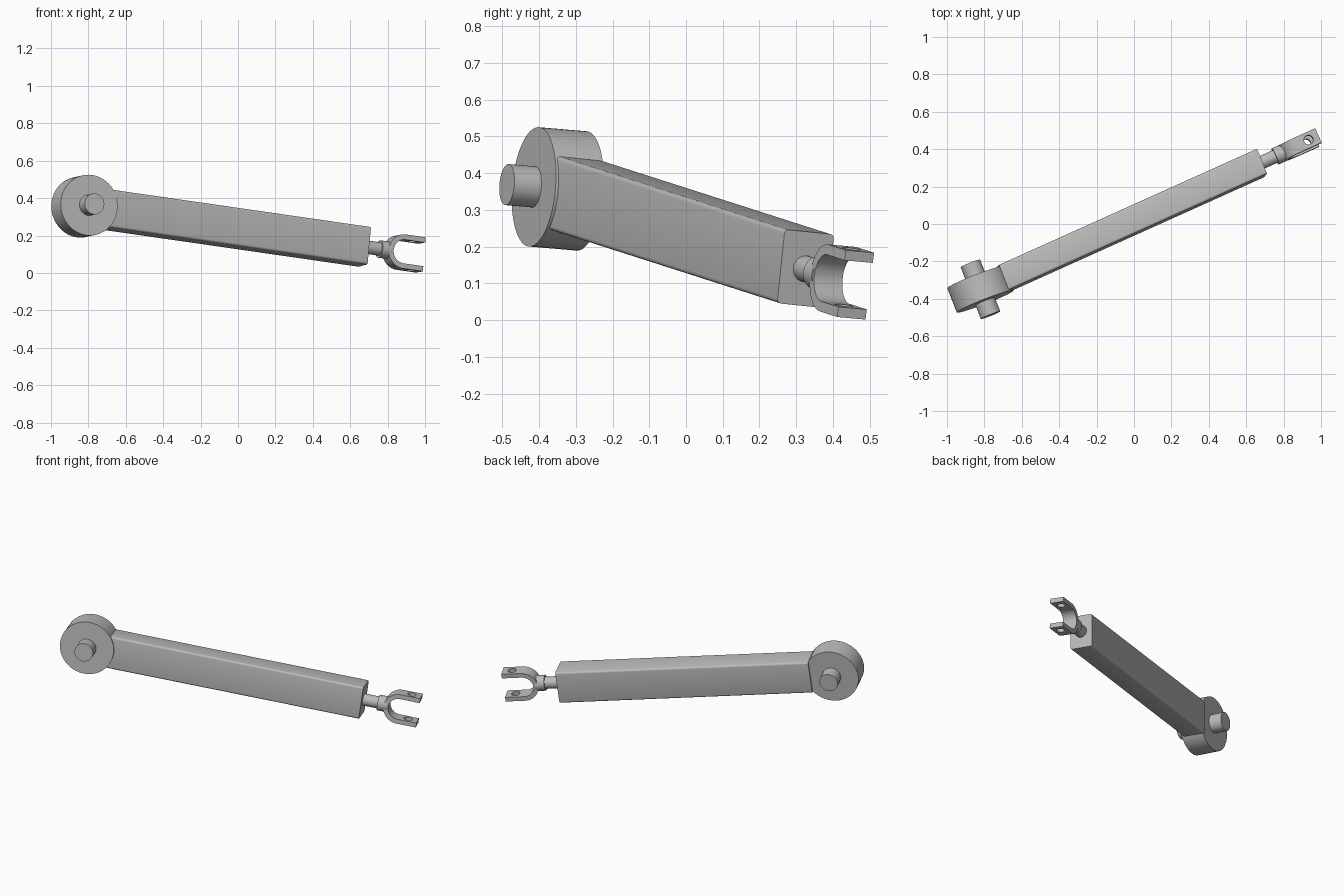
import bpy, bmesh, math
from mathutils import Matrix, Vector

cube = bpy.data.objects.get("Cube")
if cube:
    bpy.data.objects.remove(cube, do_unlink=True)

steel = bpy.data.materials.new("grey_steel")
steel.use_nodes = True
GREY = (0.5, 0.5, 0.5, 1)
steel.diffuse_color = GREY
steel.node_tree.nodes["Principled BSDF"].inputs["Base Color"].default_value = GREY


def frame(x, y, z, origin):
    """Matrix whose columns are the given axes."""
    m = Matrix((x, y, z)).transposed().to_4x4()
    m.translation = origin
    return m


def finish(name, bm):
    """Turn a bmesh into a shaded object."""
    bmesh.ops.recalc_face_normals(bm, faces=bm.faces)
    mesh = bpy.data.meshes.new(name)
    bm.to_mesh(mesh)
    bm.free()
    mesh.materials.append(steel)
    obj = bpy.data.objects.new(name, mesh)
    bpy.context.collection.objects.link(obj)
    shade(obj)
    return obj


def shade(obj):
    bpy.ops.object.select_all(action='DESELECT')
    obj.select_set(True)
    bpy.context.view_layer.objects.active = obj
    bpy.ops.object.shade_smooth_by_angle(angle=math.radians(30))


def cylinder(name, start, end, radius, sides=48):
    """Solid cylinder between two points."""
    axis = end - start
    m = axis.to_track_quat('Z', 'Y').to_matrix().to_4x4()
    m.translation = (start + end) / 2
    bm = bmesh.new()
    bmesh.ops.create_cone(bm, cap_ends=True, segments=sides, radius1=radius,
                          radius2=radius, depth=axis.length, matrix=m)
    return finish(name, bm)


# Square beam, slightly skewed, with rounded long edges
length = Vector((1.38, 0.621, -0.199))
width = Vector((-0.053, 0.134, -0.014))
height = Vector((0.018, 0.021, 0.201))
corner = Vector((-0.669, -0.352, 0.446))
middle = corner + (length + width - height) / 2
bm = bmesh.new()
bmesh.ops.create_cube(bm, size=1, matrix=frame(length, width, height, middle))
long_edges = [e for e in bm.edges if e.calc_length() > 1]
bmesh.ops.bevel(bm, geom=long_edges, offset=0.012, segments=4, profile=0.5,
                affect='EDGES')
finish("beam", bm)

# Round hub and its cross pin
hub_axis = Vector((-0.362, 0.929, -0.079)).normalized()
hub_centre = Vector((-0.821, -0.349, 0.357))
for name, half, radius in (("hub", 0.07, 0.163), ("hub_pin", 0.149, 0.056)):
    cylinder(name, hub_centre - hub_axis * half, hub_centre + hub_axis * half, radius)

# Axes of the rod end
u = length.normalized()
w = Vector((-0.423, 0.9025, -0.081))
w = (w - u * w.dot(u)).normalized()
v = u.cross(w)
rod_base = middle + length / 2


def along(s):
    return rod_base + u * s


# Threaded rod and collar
cylinder("rod", along(-0.02), along(0.14), 0.036, 32)
cylinder("rod_collar", along(0.088), along(0.145), 0.047, 32)

# U-shaped fork: outer and inner arcs joined to straight prongs
outer, inner, arc_at, tip, fork_width = 0.092, 0.064, 0.218, 0.335, 0.085
steps = 24
angles = [math.pi * (0.5 + i / steps) for i in range(steps + 1)]


def arc(radius):
    bend = [(arc_at + radius * math.cos(a), radius * math.sin(a)) for a in angles]
    return [(tip, radius)] + bend + [(tip, -radius)]


bm = bmesh.new()
outside, inside = [[bm.verts.new((s, -fork_width / 2, h)) for s, h in arc(r)]
                   for r in (outer, inner)]
strip = [bm.faces.new((outside[i], outside[i + 1], inside[i + 1], inside[i]))
         for i in range(len(outside) - 1)]
swept = bmesh.ops.extrude_face_region(bm, geom=strip)
bmesh.ops.translate(bm, vec=(0, fork_width, 0),
                    verts=[g for g in swept["geom"] if isinstance(g, bmesh.types.BMVert)])
bm.transform(frame(u, w, v, rod_base))
fork = finish("fork", bm)

# Bolt holes through both prongs
cutter = cylinder("hole_cutter", along(0.277) - v * 0.2, along(0.277) + v * 0.2, 0.025, 32)
cutter.hide_render = True
cut = fork.modifiers.new("bolt_holes", 'BOOLEAN')
cut.operation = 'DIFFERENCE'
cut.solver = 'EXACT'
cut.object = cutter
bpy.context.view_layer.objects.active = fork
bpy.ops.object.modifier_move_to_index(modifier=cut.name, index=0)
bpy.ops.object.modifier_apply(modifier=cut.name)
bpy.data.objects.remove(cutter, do_unlink=True)
shade(fork)
